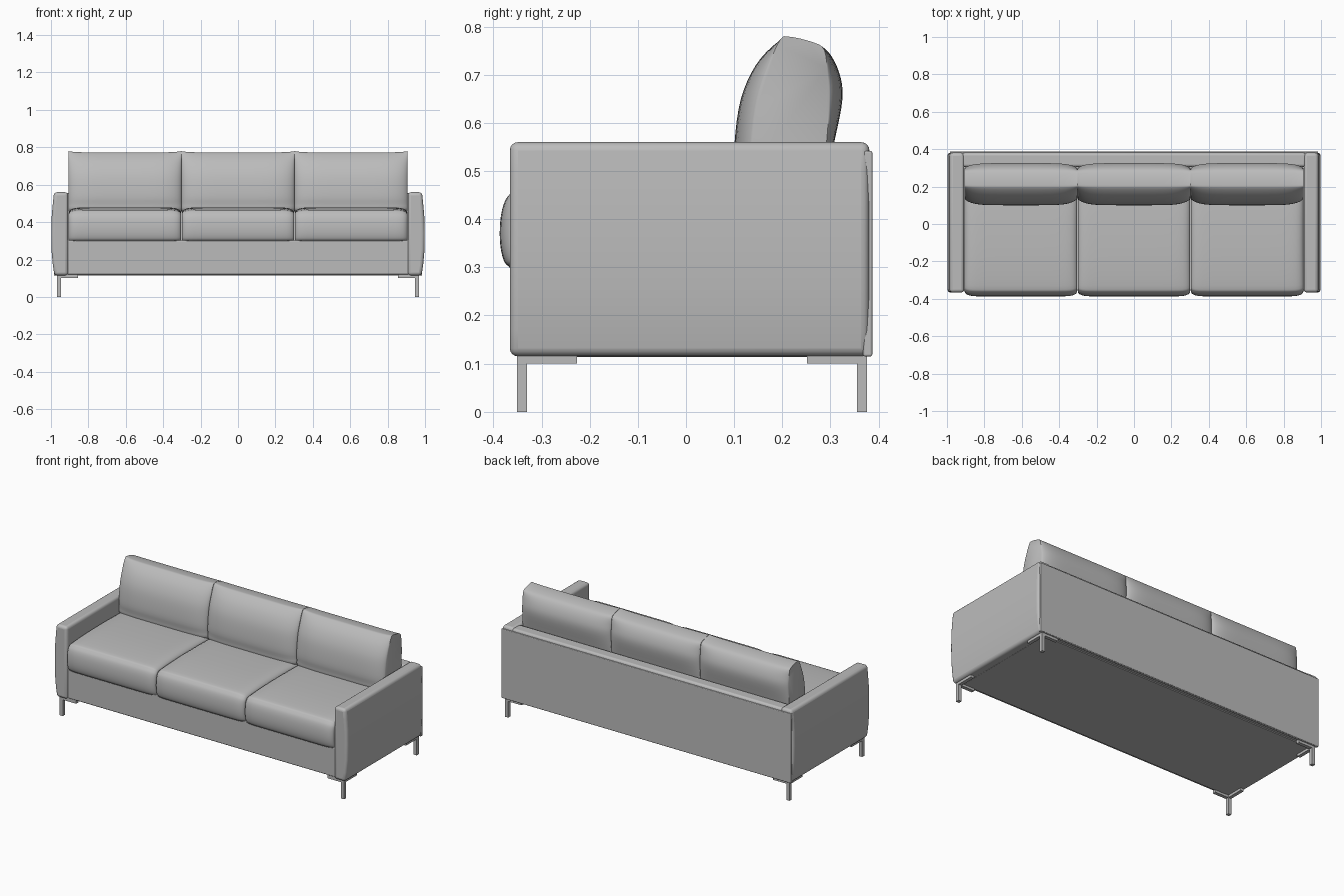
import bpy, bmesh, math

if "Cube" in bpy.data.objects:
    bpy.data.objects.remove(bpy.data.objects["Cube"])

fabric = bpy.data.materials.new("grey upholstery")
fabric.diffuse_color = (0.5, 0.5, 0.5, 1)
fabric.use_nodes = True
fabric.node_tree.nodes["Principled BSDF"].inputs["Base Color"].default_value = fabric.diffuse_color


def finish(name, bm, bevel=0.0, segments=3, angle=40):
    bmesh.ops.recalc_face_normals(bm, faces=bm.faces)
    mesh = bpy.data.meshes.new(name)
    bm.to_mesh(mesh)
    bm.free()
    ob = bpy.data.objects.new(name, mesh)
    bpy.context.collection.objects.link(ob)
    mesh.materials.append(fabric)
    if bevel:
        mod = ob.modifiers.new("soft edges", 'BEVEL')
        mod.width, mod.segments = bevel, segments
        mod.limit_method, mod.angle_limit = 'ANGLE', math.radians(35)
    bpy.ops.object.select_all(action='DESELECT')
    ob.select_set(True)
    bpy.context.view_layer.objects.active = ob
    bpy.ops.object.shade_smooth_by_angle(angle=math.radians(angle))
    return ob


def loft(rings):
    """Skin a list of equal closed rings and cap both ends."""
    bm = bmesh.new()
    rows = [[bm.verts.new(p) for p in ring] for ring in rings]
    n = len(rows[0])
    for a, b in zip(rows, rows[1:]):
        for i in range(n):
            j = (i + 1) % n
            bm.faces.new((a[i], a[j], b[j], b[i]))
    bm.faces.new(rows[0])
    bm.faces.new(rows[-1])
    return bm


def box(name, x, y, z, bevel=0.0):
    ring = [(x[0], y[0]), (x[1], y[0]), (x[1], y[1]), (x[0], y[1])]
    return finish(name, loft([[(a, b, h) for a, b in ring] for h in z]), bevel)


def smooth_ring(points, steps=4):
    """Closed Catmull-Rom curve through the points."""
    out, n = [], len(points)
    for i in range(n):
        p = [points[(i + k) % n] for k in (-1, 0, 1, 2)]
        for s in range(steps):
            t = s / steps
            out.append(tuple(0.5 * (2 * b + (c - a) * t + (2 * a - 5 * b + 4 * c - d) * t * t
                                    + (3 * b - a - 3 * c + d) * t ** 3)
                             for a, b, c, d in zip(*p)))
    return out


def cushion(name, x0, x1, full, seam, power):
    """Loft from the flat end panel (seam) to the plump middle profile (full)."""
    full, seam = smooth_ring(full), smooth_ring(seam)
    rings = []
    for k in range(25):
        u = -math.cos(math.pi * k / 24)
        w = (1 - abs(u) ** power) ** 0.7
        x = (x0 + x1) / 2 + u * (x1 - x0) / 2
        rings.append([(x, a[0] + (b[0] - a[0]) * w, a[1] + (b[1] - a[1]) * w)
                      for a, b in zip(seam, full)])
    return finish(name, loft(rings), angle=45)


# Seat frame, back frame, outer back panel and underside
box("seat_base", (-0.915, 0.915), (-0.355, 0.375), (0.12, 0.305), 0.008)
box("back_frame", (-0.92, 0.92), (0.305, 0.381), (0.13, 0.556), 0.014)
box("outer_back_panel", (-0.985, 0.985), (0.368, 0.387), (0.115, 0.542), 0.004)
box("underside_panel", (-0.93, 0.93), (-0.335, 0.35), (0.114, 0.13))

# Arms with a gently bulging outer side
arm = [(0.908, 0.115), (0.981, 0.115), (0.99, 0.17), (0.997, 0.25), (0.998, 0.34),
       (0.996, 0.43), (0.99, 0.50), (0.984, 0.56), (0.908, 0.56)]
for side, s in (("left", -1), ("right", 1)):
    finish(side + "_arm", loft([[(s * x, y, z) for x, z in arm] for y in (-0.366, 0.381)]), 0.017, 4)

# Seat and back cushions, as (y, z) profiles
seat_full = [(-0.368, 0.302), (-0.382, 0.325), (-0.387, 0.37), (-0.382, 0.42), (-0.366, 0.452),
             (-0.33, 0.467), (-0.15, 0.478), (0.10, 0.476), (0.27, 0.46), (0.30, 0.44),
             (0.30, 0.31), (0.27, 0.302), (0.0, 0.302), (-0.33, 0.30)]
seat_seam = [(-0.350, 0.306), (-0.360, 0.325), (-0.364, 0.37), (-0.360, 0.415), (-0.350, 0.436),
             (-0.32, 0.446), (-0.15, 0.452), (0.10, 0.452), (0.26, 0.446), (0.285, 0.43),
             (0.285, 0.32), (0.26, 0.308), (0.0, 0.306), (-0.32, 0.304)]
back_full = [(0.125, 0.455), (0.104, 0.50), (0.101, 0.56), (0.114, 0.65), (0.145, 0.72),
             (0.188, 0.766), (0.215, 0.772), (0.265, 0.764), (0.295, 0.748), (0.318, 0.705),
             (0.325, 0.65), (0.308, 0.56), (0.29, 0.48), (0.27, 0.455)]
back_seam = [(0.150, 0.46), (0.138, 0.50), (0.138, 0.56), (0.150, 0.65), (0.172, 0.72),
             (0.196, 0.773), (0.215, 0.779), (0.262, 0.768), (0.287, 0.752), (0.294, 0.70),
             (0.297, 0.65), (0.292, 0.56), (0.28, 0.48), (0.26, 0.46)]
for i, place in enumerate(("left", "middle", "right")):
    x0 = -0.907 + i * 0.6047
    cushion(place + "_seat_cushion", x0 + 0.002, x0 + 0.6027, seat_full, seat_seam, 14)
    cushion(place + "_back_cushion", x0 + 0.001, x0 + 0.6037, back_full, back_seam, 6)

# Legs: a square post with two mounting bars at each corner
for sx, side in ((-1, "left"), (1, "right")):
    for y, d, end in ((-0.351, 1, "front"), (0.376, -1, "back")):
        name = end + "_" + side + "_leg"
        xs = sorted((sx * 0.946, sx * 0.967))
        box(name + "_post", xs, sorted((y, y + d * 0.021)), (0.0, 0.118))
        box(name + "_side_bar", xs, sorted((y + d * 0.021, y + d * 0.125)), (0.10, 0.118))
        box(name + "_cross_bar", sorted((sx * 0.855, sx * 0.946)),
            sorted((y, y + d * 0.021)), (0.10, 0.122))
